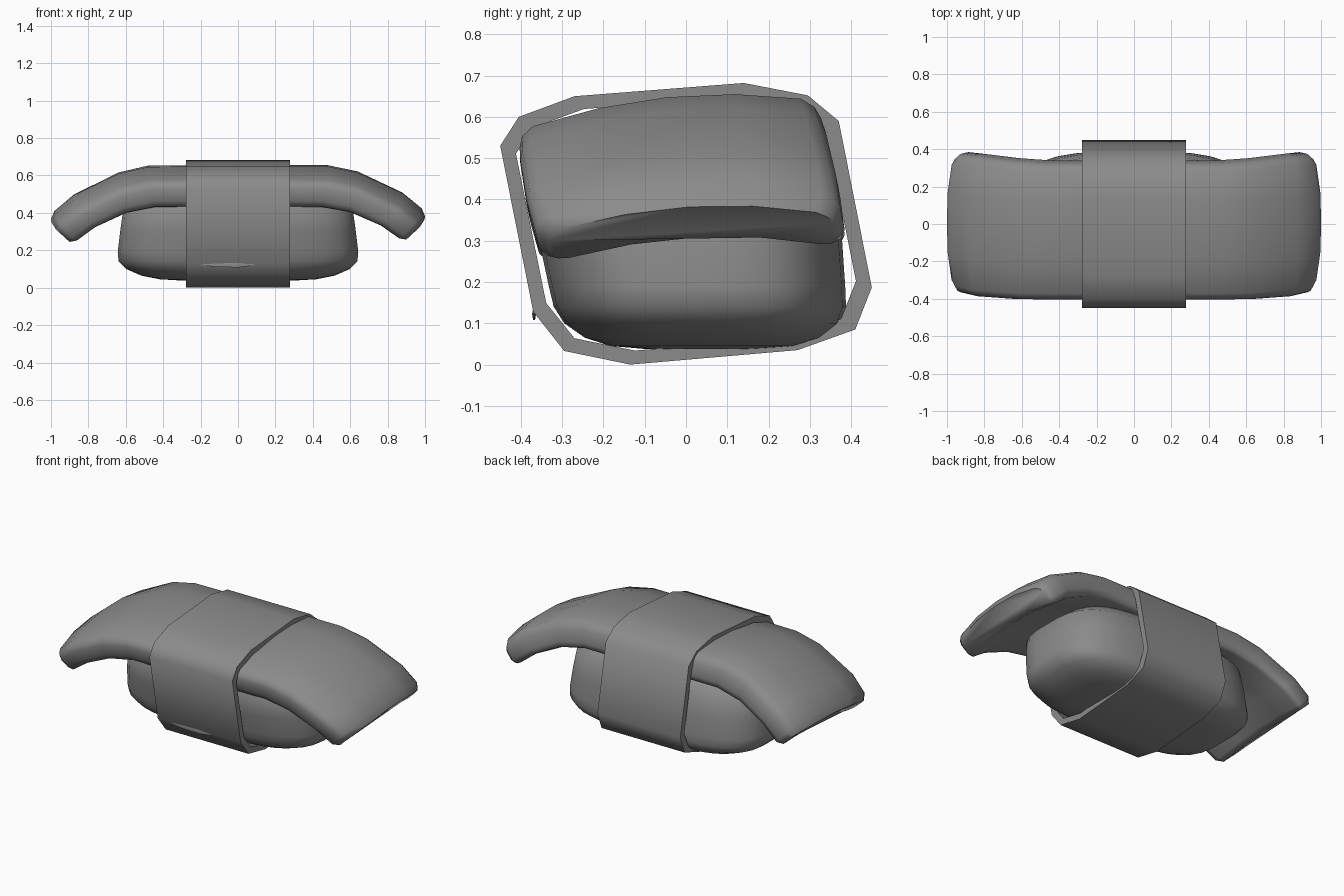
import bpy, bmesh
from math import cos, sin, pi, radians, copysign

cube = bpy.data.objects.get("Cube")
if cube:
    bpy.data.objects.remove(cube, do_unlink=True)

grey = bpy.data.materials.new("plain grey")
grey.use_nodes = True
colour = (0.26, 0.26, 0.26, 1)
grey.diffuse_color = colour
grey.node_tree.nodes["Principled BSDF"].inputs["Base Color"].default_value = colour


def loft(name, rings, capped=True, closed=False, angle=60):
    """Bridge matching rings of points into one smooth skin."""
    bm = bmesh.new()
    loops = [[bm.verts.new(p) for p in ring] for ring in rings]
    pairs = list(zip(loops, loops[1:]))
    if closed:
        pairs.append((loops[-1], loops[0]))
    for a, b in pairs:
        for i in range(len(a)):
            j = (i + 1) % len(a)
            bm.faces.new((a[i], a[j], b[j], b[i]))
    if capped:
        bm.faces.new(loops[0])
        bm.faces.new(loops[-1])
    bmesh.ops.recalc_face_normals(bm, faces=bm.faces)
    mesh = bpy.data.meshes.new(name)
    bm.to_mesh(mesh)
    bm.free()
    mesh.materials.append(grey)
    mesh.shade_smooth()
    mesh.set_sharp_from_angle(angle=radians(angle))
    obj = bpy.data.objects.new(name, mesh)
    bpy.context.collection.objects.link(obj)
    return obj


# Wrapped band: leaning rounded sleeve, open at both ends
outer = [(-.45, .53), (-.405, .6), (-.27, .65), (.14, .682), (.295, .652), (.37, .59),
         (.45, .187), (.41, .085), (.27, .035), (-.135, 0), (-.295, .033), (-.37, .128)]
inner = [(y * .915, .34 + (z - .34) * .9) for y, z in outer]
half = .277
loft("wrap_band", [[(x, y, z) for y, z in profile] for x, profile in
                   ((-half, outer), (half, outer), (half, inner), (-half, inner))],
     capped=False, closed=True)

# Arched topping slab: section across the width, swept along the arch
top_side = [(-1, .3), (-1, .74), (-.97, .9), (-.89, 1), (-.45, 1), (0, 1),
            (.45, 1), (.89, 1), (.97, .9), (1, .74), (1, .3)]
under_side = [(.96, .08), (.89, 0), (.45, 0), (0, 0), (-.45, 0), (-.89, 0), (-.96, .08)]
section = top_side + under_side
# Each station: top x, top z, underside x, underside z, half width
stations = [(.25, .655, .25, .5, .365), (.48, .655, .44, .5, .365),
            (.64, .622, .6, .472, .37), (.88, .51, .77, .397, .375),
            (.982, .428, .875, .322, .37), (1, .385, .912, .31, .345)]


def slab_ring(station, side):
    xt, zt, xb, zb, width = station
    ring = []
    for u, t in section:
        x, z = xb + (xt - xb) * t, zb + (zt - zb) * t
        y = u * width - .035 - .2 * (z - .6)
        z -= .35 * (y - .1) ** 2
        x *= 1 - .035 * abs(u) ** 3 * x ** 4
        if side < 0:
            z -= .025 * max(0, x - .4)
        ring.append((side * x, y, z))
    return ring


loft("topping_slab", [slab_ring(s, -1) for s in reversed(stations)]
     + [slab_ring(s, 1) for s in stations])

# Rounded block beneath: stacked superellipse rings
levels = [(.038, .3, .15), (.045, .42, .23), (.065, .52, .29), (.1, .6, .335),
          (.14, .64, .355), (.19, .645, .36), (.3, .632, .368), (.42, .615, .365), (.51, .5, .3)]


def block_ring(z, rx, ry, sides=32):
    power = 2 / 3.3
    ring = []
    for i in range(sides):
        a = 2 * pi * (i + .5) / sides
        c, s = cos(a), sin(a)
        ring.append((rx * copysign(abs(c) ** power, c),
                     ry * copysign(abs(s) ** power, s) + .035 - .14 * (z - .13), z))
    return ring


loft("base_block", [block_ring(*level) for level in levels])

# Slight raised crease low on the front of the band
crease = []
for x, r in ((-.2, .002), (-.12, .012), (0, .016), (.09, .002)):
    crease.append([(x, -.368 + .3 * r * cos(k * pi / 3), .122 + r * sin(k * pi / 3))
                   for k in range(6)])
loft("band_crease", crease)
